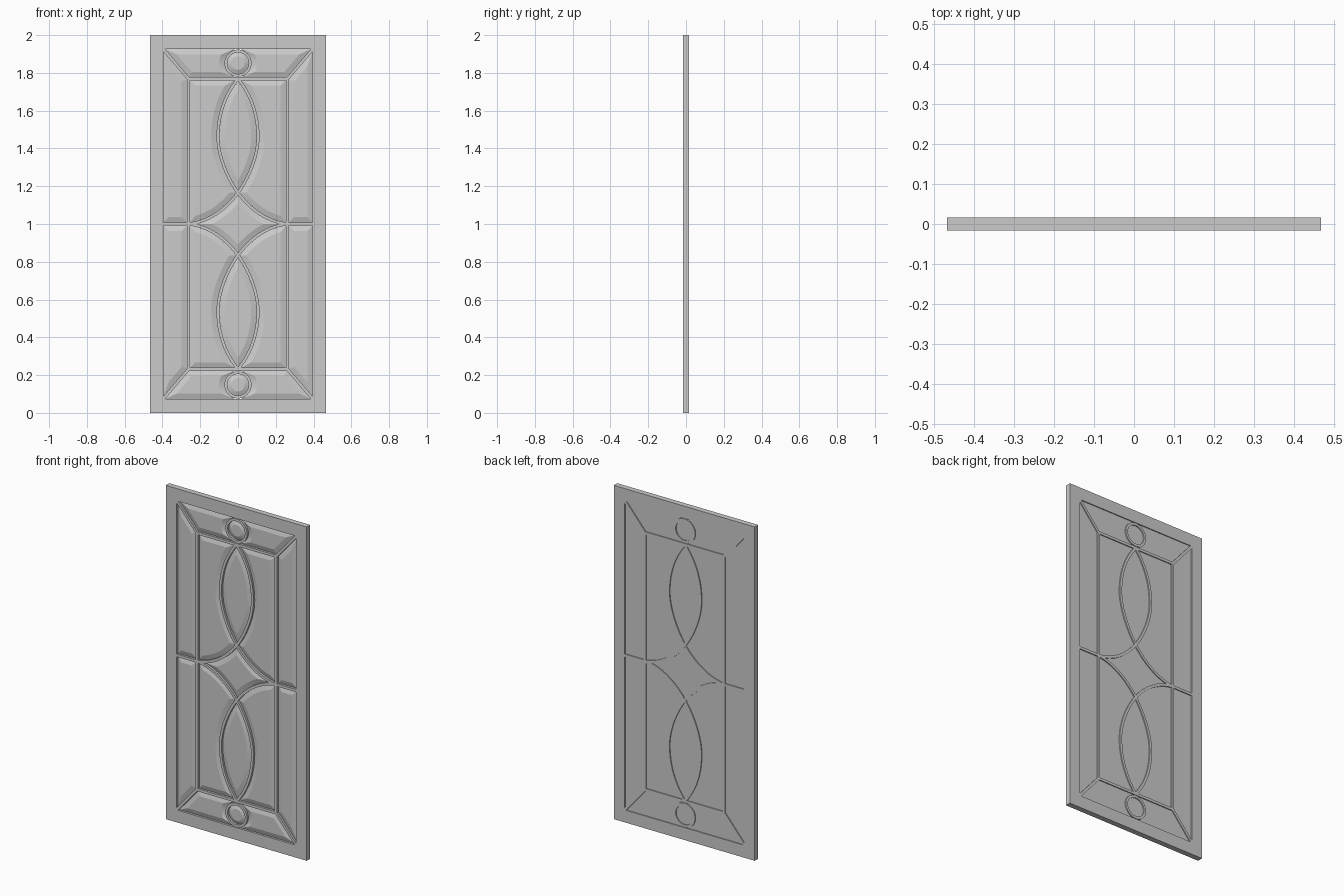
import bpy, bmesh, math
from mathutils import Vector as V
from mathutils.geometry import intersect_line_line_2d

if "Cube" in bpy.data.objects:
    bpy.data.objects.remove(bpy.data.objects["Cube"])

T = 0.0165                                   # half thickness of frame and came bars
HALF, BEVEL = 0.008, 0.028                   # came half width, glass bevel width
BACK, EDGE, FACE = 0.0105, -0.004, -0.013    # glass depths along y
OX, OZ = 0.403, 1.934                        # glass layout lines under the frame
IX, IZ = 0.262, 1.769                        # inner rectangle came centreline
CZ = 1.8515                                  # disc centre


def finish(name, bm):
    bmesh.ops.recalc_face_normals(bm, faces=bm.faces)
    me = bpy.data.meshes.new(name)
    bm.to_mesh(me)
    bm.free()
    ob = bpy.data.objects.new(name, me)
    bpy.context.collection.objects.link(ob)
    return ob


def add_loop(bm, pts, y):
    return [bm.verts.new((p[0], y, p[1])) for p in pts]


def flip(pts, sx, sz):
    return [V((p[0] * sx, 1 + (p[1] - 1) * sz)) for p in pts]


def offset(pts, d):
    out = []
    for i, p in enumerate(pts):
        a = (p - pts[i - 1]).normalized() if i else V((0, 0))
        b = (pts[i + 1] - p).normalized() if i < len(pts) - 1 else V((0, 0))
        t = (a + b).normalized()
        out.append(p + V((-t.y, t.x)) * d)
    return out


# Flat bar between two outlines, through the full thickness
def band(name, A, B, closed=False):
    bm = bmesh.new()
    L = [add_loop(bm, A, -T), add_loop(bm, B, -T), add_loop(bm, B, T), add_loop(bm, A, T)]
    n = len(A)
    for i in range(n if closed else n - 1):
        j = (i + 1) % n
        for k in range(4):
            P, Q = L[k], L[(k + 1) % 4]
            bm.faces.new((P[i], P[j], Q[j], Q[i]))
    if not closed:
        bm.faces.new([l[0] for l in L])
        bm.faces.new([l[-1] for l in L])
    return finish(name, bm)


def bar(name, pts):
    pts = [V(p) for p in pts]
    return band(name, offset(pts, HALF), offset(pts, -HALF))


# Glass piece: flat back, thin edge, bevel up to a raised face
def glass(name, outer, inner):
    bm = bmesh.new()
    L = [add_loop(bm, outer, BACK), add_loop(bm, outer, EDGE), add_loop(bm, inner, FACE)]
    n = len(outer)
    for P, Q in zip(L, L[1:]):
        for i in range(n):
            j = (i + 1) % n
            bm.faces.new((P[i], P[j], Q[j], Q[i]))
    bm.faces.new(L[0])
    bm.faces.new(L[2])
    return finish(name, bm)


def resample(pts, n):
    lens = [(b - a).length for a, b in zip(pts, pts[1:])]
    out, total = [], sum(lens)
    for k in range(n):
        s, i = total * k / (n - 1), 0
        while i < len(lens) - 1 and s > lens[i]:
            s -= lens[i]
            i += 1
        out.append(pts[i].lerp(pts[i + 1], min(1, s / max(lens[i], 1e-9))))
    return out


# Inset a region bounded by polylines, trimming each side at its neighbours
def inset(sides, d):
    loop = [p for s in sides for p in s[:-1]]
    area = sum(a.x * b.y - b.x * a.y for a, b in zip(loop, loop[1:] + loop[:1]))
    off = []
    for s in sides:
        o = offset(s, d if area > 0 else -d)
        o[0] = o[0] + (o[0] - o[1]).normalized() * 0.1
        o[-1] = o[-1] + (o[-1] - o[-2]).normalized() * 0.1
        off.append(o)
    m, cuts = len(sides), []
    for k in range(m):
        P, Q, c, best = off[k], off[(k + 1) % m], sides[k][-1], None
        for i in range(len(P) - 1):
            for j in range(len(Q) - 1):
                x = intersect_line_line_2d(P[i], P[i + 1], Q[j], Q[j + 1])
                if x and (best is None or (x - c).length < (best[0] - c).length):
                    best = (x, i, j)
        cuts.append(best)
    res = []
    for k in range(m):
        start, end = cuts[k - 1], cuts[k]
        pts = [start[0]] + off[k][start[2] + 1:end[1] + 1] + [end[0]]
        res += resample(pts, len(sides[k]))[:-1]
    return res


def bevelled(name, sides, mirrors):
    sides = [[V(p) for p in s] for s in sides]
    outer, inner = inset(sides, HALF), inset(sides, HALF + BEVEL)
    for sx, sz in mirrors:
        glass(name, flip(outer, sx, sz), flip(inner, sx, sz))


def bezier(a, b, c, d, n=14):
    a, b, c, d = V(a), V(b), V(c), V(d)
    return [a * (1 - t) ** 3 + b * 3 * t * (1 - t) ** 2 + c * 3 * t * t * (1 - t) + d * t ** 3
            for t in (i / n for i in range(n + 1))]


def arc(r, a0, a1, n):
    return [V((r * math.cos(a), CZ + r * math.sin(a)))
            for a in (math.radians(a0 + (a1 - a0) * i / n) for i in range(n + 1))]


QUAD = [(1, 1), (-1, 1), (1, -1), (-1, -1)]
ENDS = [(1, 1), (1, -1)]

# Outer frame
w, ox, oz = 0.467, OX - HALF, OZ - HALF
band("frame", [(-w, 0), (w, 0), (w, 2), (-w, 2)],
     [(-ox, 2 - oz), (ox, 2 - oz), (ox, oz), (-ox, oz)], True)

# Inner rectangle came
a, b, c, d = IX + HALF, IX - HALF, IZ + HALF, IZ - HALF
band("rectangle_came", [(-a, 2 - c), (a, 2 - c), (a, c), (-a, c)],
     [(-b, 2 - d), (b, 2 - d), (b, d), (-b, d)], True)

# Right side of the oval, then its continuation as a concave star edge
oval_side = bezier((0, IZ), (0.08, 1.67), (0.106, 1.56), (0.106, 1.46)) + \
    bezier((0.106, 1.46), (0.106, 1.36), (0.055, 1.24), (0, 1.165))[1:]
star_side = bezier((0, 1.165), (-0.06, 1.083), (-0.15, 1.012), (-IX, 1.0))
for sx, sz in QUAD:
    bar("curved_came", flip(oval_side + star_side[1:], sx, sz))
    bar("corner_came", flip([(OX, OZ), (IX, IZ)], sx, sz))
for s in (1, -1):
    bar("side_came", [(s * ox, 1), (s * IX, 1)])

# Discs and their rings
for sx, sz in ENDS:
    rings = [flip(arc(r, 0, 360, 40)[:-1], sx, sz) for r in (0.072, 0.057, 0.035)]
    band("disc_came", rings[0], rings[1], True)
    glass("disc_glass", rings[1], rings[2])

# Border glass
diag = [(OX, OZ), (IX, IZ)]
bevelled("side_glass", [[(OX, 1), (OX, OZ)], diag, [(IX, IZ), (IX, 1)], [(IX, 1), (OX, 1)]], QUAD)
curve = arc(0.064, 60, -60, 16)
bevelled("end_glass", [[(OX, OZ), (0.032, OZ)], curve, [(0.032, IZ), (IX, IZ)], diag[::-1]], QUAD)

# Oval, star and field glass
oval_left = flip(oval_side, -1, 1)
bevelled("oval_glass", [oval_side, oval_left[::-1]], ENDS)
star = [star_side, flip(star_side, 1, -1)[::-1], flip(star_side, -1, -1), flip(star_side, -1, 1)[::-1]]
bevelled("star_glass", star, [(1, 1)])
bevelled("field_glass", [[(-IX, 1), (-IX, IZ)], [(-IX, IZ), (0, IZ)], oval_left, star_side], QUAD)
